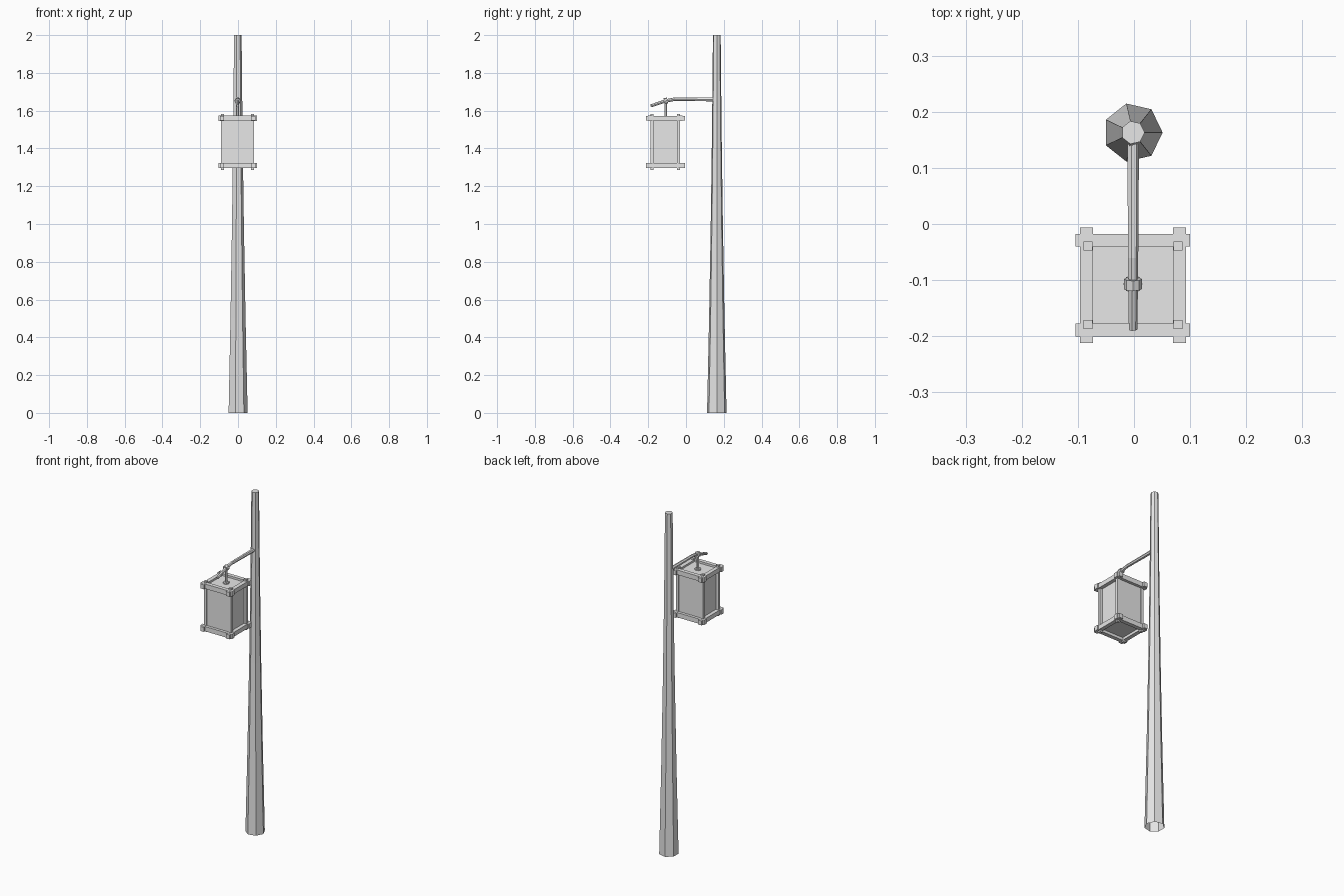
import bpy
import bmesh
from math import cos, sin, pi
from mathutils import Vector

cube = bpy.data.objects.get("Cube")
if cube:
    bpy.data.objects.remove(cube, do_unlink=True)

grey = bpy.data.materials.new("plain grey")
grey.use_nodes = True
grey.diffuse_color = (0.8, 0.8, 0.8, 1)
grey.node_tree.nodes["Principled BSDF"].inputs["Base Color"].default_value = (0.8, 0.8, 0.8, 1)


def add_object(name, bm):
    bmesh.ops.recalc_face_normals(bm, faces=bm.faces)
    mesh = bpy.data.meshes.new(name)
    bm.to_mesh(mesh)
    bm.free()
    mesh.materials.append(grey)
    obj = bpy.data.objects.new(name, mesh)
    bpy.context.collection.objects.link(obj)
    return obj


def box(name, x, y, z):
    """Box from (low, high) ranges."""
    bm = bmesh.new()
    bmesh.ops.create_cube(bm, size=1)
    for v in bm.verts:
        v.co = [r[0] if c < 0 else r[1] for c, r in zip(v.co, (x, y, z))]
    return add_object(name, bm)


def tube(name, path, radii, sides, side_axis, start_cap=True):
    """Faceted tube along a path lying in a plane square to side_axis."""
    bm = bmesh.new()
    pts = [Vector(p) for p in path]
    u = Vector(side_axis)
    rings = []
    for i, (p, r) in enumerate(zip(pts, radii)):
        along = (pts[min(i + 1, len(pts) - 1)] - pts[max(i - 1, 0)]).normalized()
        v = along.cross(u)
        angles = [2 * pi * k / sides for k in range(sides)]
        rings.append([bm.verts.new(p + r * (cos(a) * u + sin(a) * v)) for a in angles])
    for low, high in zip(rings, rings[1:]):
        for k in range(sides):
            n = (k + 1) % sides
            bm.faces.new((low[k], low[n], high[n], high[k]))
    bm.faces.new(rings[-1])
    if start_cap:
        bm.faces.new(rings[0])
    return add_object(name, bm)


X = (1, 0, 0)
CX = -0.002        # lantern middle
CY = -0.109

# Tapered seven-sided pole, open underneath
tube("pole", [(-0.002, 0.163, z) for z in (0, 0.5, 1, 1.5, 2)],
     (0.053, 0.042, 0.033, 0.026, 0.021), 7, X, start_cap=False)

# Drooping arm with its collar
tube("arm", [(-0.002, 0.155, 1.66), (-0.002, -0.06, 1.661),
             (-0.002, -0.11, 1.651), (-0.002, -0.188, 1.625)],
     (0.011, 0.0095, 0.009, 0.008), 7, X)
tube("arm_collar", [(CX, -0.098, 1.654), (CX, -0.116, 1.65)], (0.016, 0.016), 8, X)

# Hanger rod and its foot plate
tube("hanger_rod", [(CX, -0.107, 1.555), (CX, -0.107, 1.645)], (0.0075, 0.0075), 6, X)
tube("hanger_plate", [(CX, -0.107, 1.555), (CX, -0.107, 1.57)], (0.017, 0.017), 8, X)

# Lantern body, recessed more on its left and right sides
box("lantern_body", (CX - 0.073, CX + 0.073), (CY - 0.075, CY + 0.075), (1.312, 1.562))

# Corner posts
for sx, side in ((-1, "right"), (1, "left")):
    for sy, end in ((-1, "front"), (1, "back")):
        px, py = CX + sx * 0.08, CY + sy * 0.07
        box(f"post_{end}_{side}", (px - 0.008, px + 0.008), (py - 0.008, py + 0.008),
            (1.287, 1.583))

# Crossing rails around the top and bottom
for level, low in (("bottom", 1.296), ("top", 1.546)):
    z = (low, low + 0.028)
    for s, end in ((-1, "front"), (1, "back")):
        y = CY + s * 0.08
        box(f"{level}_rail_{end}", (CX - 0.102, CX + 0.102), (y - 0.0115, y + 0.0115), z)
    z = (low + 0.001, low + 0.027)
    for s, side in ((-1, "right"), (1, "left")):
        x = CX + s * 0.083
        box(f"{level}_rail_{side}", (x - 0.0115, x + 0.0115), (CY - 0.103, CY + 0.103), z)
